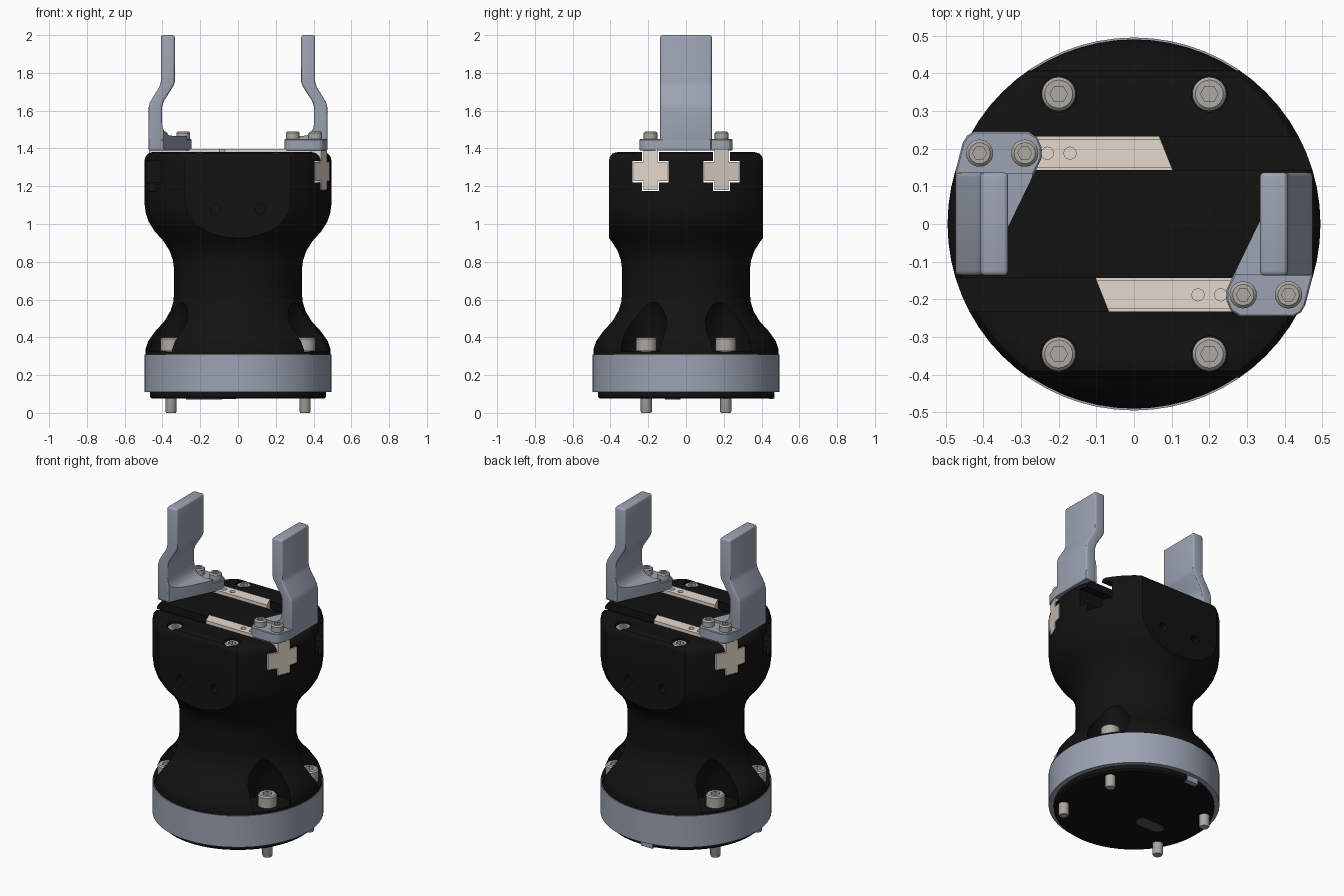
import bpy, bmesh, math
from mathutils import Matrix

if "Cube" in bpy.data.objects:
    bpy.data.objects.remove(bpy.data.objects["Cube"])


def material(name, r, g, b):
    m = bpy.data.materials.new(name)
    m.diffuse_color = (r, g, b, 1)
    m.use_nodes = True
    m.node_tree.nodes["Principled BSDF"].inputs["Base Color"].default_value = m.diffuse_color
    return m


BLACK = material("black", 0.006, 0.006, 0.006)
BLUE = material("blue_grey", 0.33, 0.37, 0.45)
STEEL = material("steel", 0.42, 0.40, 0.37)
BEIGE = material("beige", 0.78, 0.69, 0.61)
DARK = material("dark_grey", 0.09, 0.09, 0.09)


def finish(name, bm, mat):
    bmesh.ops.recalc_face_normals(bm, faces=bm.faces)
    me = bpy.data.meshes.new(name)
    bm.to_mesh(me)
    bm.free()
    if mat:
        me.materials.append(mat)
    ob = bpy.data.objects.new(name, me)
    bpy.context.collection.objects.link(ob)
    return ob


def prism(name, pts, h0, h1, axis, mat=None):
    """Extrude a 2D outline along an axis; h0 and h1 may be functions of u."""
    put = {"x": lambda u, v, h: (h, u, v), "y": lambda u, v, h: (u, h, v),
           "z": lambda u, v, h: (u, v, h)}[axis]
    bm = bmesh.new()
    rings = []
    for h in (h0, h1):
        f = h if callable(h) else (lambda u, h=h: h)
        rings.append([bm.verts.new(put(u, v, f(u))) for u, v in pts])
    n = len(pts)
    bm.faces.new(rings[0])
    bm.faces.new(rings[1])
    for i in range(n):
        j = (i + 1) % n
        bm.faces.new((rings[0][i], rings[0][j], rings[1][j], rings[1][i]))
    return finish(name, bm, mat)


def lathe(name, prof, mat=None, seg=64, at=(0, 0)):
    """Revolve (radius, z) points into a closed solid."""
    bm = bmesh.new()
    rings = [[bm.verts.new((at[0] + r * math.cos(2 * math.pi * k / seg),
                            at[1] + r * math.sin(2 * math.pi * k / seg), z))
              for k in range(seg)] for r, z in prof]
    bm.faces.new(rings[0])
    bm.faces.new(rings[-1])
    for a, b in zip(rings, rings[1:]):
        for k in range(seg):
            j = (k + 1) % seg
            bm.faces.new((a[k], a[j], b[j], b[k]))
    return finish(name, bm, mat)


def apply_mods(ob):
    bpy.context.view_layer.update()
    dg = bpy.context.evaluated_depsgraph_get()
    me = bpy.data.meshes.new_from_object(ob.evaluated_get(dg))
    ob.modifiers.clear()
    ob.data = me


def boolean(ob, cutter, op="DIFFERENCE"):
    m = ob.modifiers.new("cut", "BOOLEAN")
    m.operation, m.solver, m.object = op, "EXACT", cutter
    apply_mods(ob)
    bpy.data.objects.remove(cutter)


def bevel(ob, width, seg=3):
    m = ob.modifiers.new("bevel", "BEVEL")
    m.width, m.segments, m.limit_method = width, seg, "ANGLE"
    m.angle_limit = math.radians(35)
    apply_mods(ob)


def half_turn(ob):
    """Second copy turned 180 degrees about z."""
    c = ob.copy()
    c.name = ob.name + "_opposite"
    c.matrix_world = Matrix.Rotation(math.pi, 4, "Z")
    bpy.context.collection.objects.link(c)


def circle(cx, cy, r, n=24):
    return [(cx + r * math.cos(2 * math.pi * k / n), cy + r * math.sin(2 * math.pi * k / n))
            for k in range(n)]


def screws(name, spots, top, r, head, shank, length):
    """Socket head screws with a hexagonal recess."""
    z = top - head
    ob = lathe(name, [(shank * .85, top - length), (shank, top - length + .008), (shank, z),
                      (r, z), (r, top - .008), (r - .008, top)], STEEL, 32)
    boolean(ob, prism("hex", circle(0, 0, r * .52, 6), top - head * .6, top + .1, "z"))
    for i, (x, y) in enumerate(spots):
        c = ob if i == 0 else ob.copy()
        if i:
            bpy.context.collection.objects.link(c)
        c.location = (x, y, 0)


def corners(x, y):
    return [(sx * x, sy * y) for sx in (-1, 1) for sy in (-1, 1)]


def plus(cy, g=0.0, top=1.397):
    """Cross-shaped rail section in (y, z), grown by g."""
    a, b = .038 + g, .09 + g
    lo, m0, m1 = 1.18 - g, 1.227 - g, 1.327 + g
    return [(cy - a, lo), (cy + a, lo), (cy + a, m0), (cy + b, m0), (cy + b, m1), (cy + a, m1),
            (cy + a, top), (cy - a, top), (cy - a, m1), (cy - b, m1), (cy - b, m0), (cy - a, m0)]


# Base: cover plate, flange ring, cable slot and locating key
lathe("bottom_cover", [(.455, .075), (.465, .085), (.465, .115)], BLACK)
lathe("base_flange", [(.495, .11), (.495, .31)], BLUE)
slot = [(-.18 + sx * .055 + .04 * math.cos(t), -.07 + .04 * math.sin(t))
        for sx, t0 in ((1, -90), (-1, 90))
        for t in [math.radians(t0 + 22.5 * k) for k in range(9)]]
prism("cable_slot", slot, .07, .08, "z", DARK)
prism("locating_key", [(-.09, .44), (-.01, .44), (-.01, .468), (-.09, .468)], .073, .112, "z", BLUE)

# Body: waisted revolve, flattened front and back at the top
body = lathe("body", [(.49, .31), (.49, .335), (.475, .38), (.44, .43), (.39, .485), (.357, .54),
                      (.342, .59), (.338, .64), (.338, .76), (.345, .81), (.363, .86), (.395, .91),
                      (.44, .96), (.472, 1.01), (.489, 1.06), (.495, 1.11), (.495, 1.335),
                      (.49, 1.355), (.477, 1.372), (.455, 1.38)], BLACK)
side = [(.6, .2), (.6, .75), (.408, .75), (.408, 1.335), (.403, 1.357), (.39, 1.373), (.365, 1.38),
        (.3, 1.4)]
boolean(body, prism("flats", side + [(-y, z) for y, z in reversed(side)], -.7, .7, "x"), "INTERSECT")

# Rail slots, screw pockets, counterbores and front/back holes
for s in (-1, 1):
    boolean(body, prism("slot", plus(s * .188, .006, 1.5), -.7, .7, "x"))
    for x in (-.12, .12):
        boolean(body, prism("hole", circle(x, 1.08, .027), s * .37, s * .5, "y"))
for p in corners(.355, .21):
    boolean(body, lathe("pocket", [(.135, .325), (.128, .40), (.11, .49), (.085, .56), (.06, .6)],
                        at=p, seg=48))
for p in corners(.2, .345):
    boolean(body, lathe("bore", [(.048, 1.33), (.048, 1.5)], at=p, seg=32))

# Screws
screws("base_screw", corners(.355, .21), .40, .055, .072, .03, .40)
screws("top_screw", corners(.2, .345), 1.372, .045, .04, .025, .045)
screws("finger_screw", [(.29, -.188), (.41, -.188), (-.29, .188), (-.41, .188)],
       1.49, .036, .042, .02, .09)

# Sliding rail: rounded outer end follows the body, inner end is slanted
rail = prism("jaw_rail", plus(-.188), lambda y: -.10 + (-.15 - y) * .4,
             lambda y: math.sqrt(.495 ** 2 - y * y), "x", BEIGE)
for x in (.17, .23):
    boolean(rail, lathe("pin_hole", [(.016, 1.37), (.016, 1.5)], at=(x, -.188), seg=24))
half_turn(rail)

# Finger: mounting foot, fillet web and bent blade
outline = [(.395, .135), (.245, -.175), (.246, -.205), (.257, -.23), (.28, -.245), (.425, -.245),
           (.443, -.235), (.455, -.215), (.474, -.14), (.474, .135)]
foot = prism("finger_foot", outline, 1.388, 1.45, "z", BLUE)
bevel(foot, .004, 1)
half_turn(foot)

web = prism("finger_web", [(.42, 1.40), (.42, 1.54), (.403, 1.54), (.399, 1.51), (.387, 1.485),
                           (.366, 1.47), (.335, 1.465), (.27, 1.465), (.27, 1.40)],
            -.134, .134, "y", BLUE)
boolean(web, prism("web_trim", outline, 1.3, 1.7, "z"), "INTERSECT")
half_turn(web)

blade = prism("finger_blade", [(.474, 1.388), (.474, 1.615), (.466, 1.645), (.417, 1.725),
                               (.408, 1.755), (.408, 2.0), (.334, 2.0), (.334, 1.755),
                               (.342, 1.73), (.393, 1.65), (.402, 1.62), (.402, 1.388)],
              -.137, .137, "y", BLUE)
bevel(blade, .012)
half_turn(blade)

# Smooth shading with crisp edges
bpy.ops.object.select_all(action="DESELECT")
for ob in bpy.context.scene.objects:
    ob.select_set(True)
    bpy.context.view_layer.objects.active = ob
bpy.ops.object.shade_smooth_by_angle(angle=math.radians(30))
